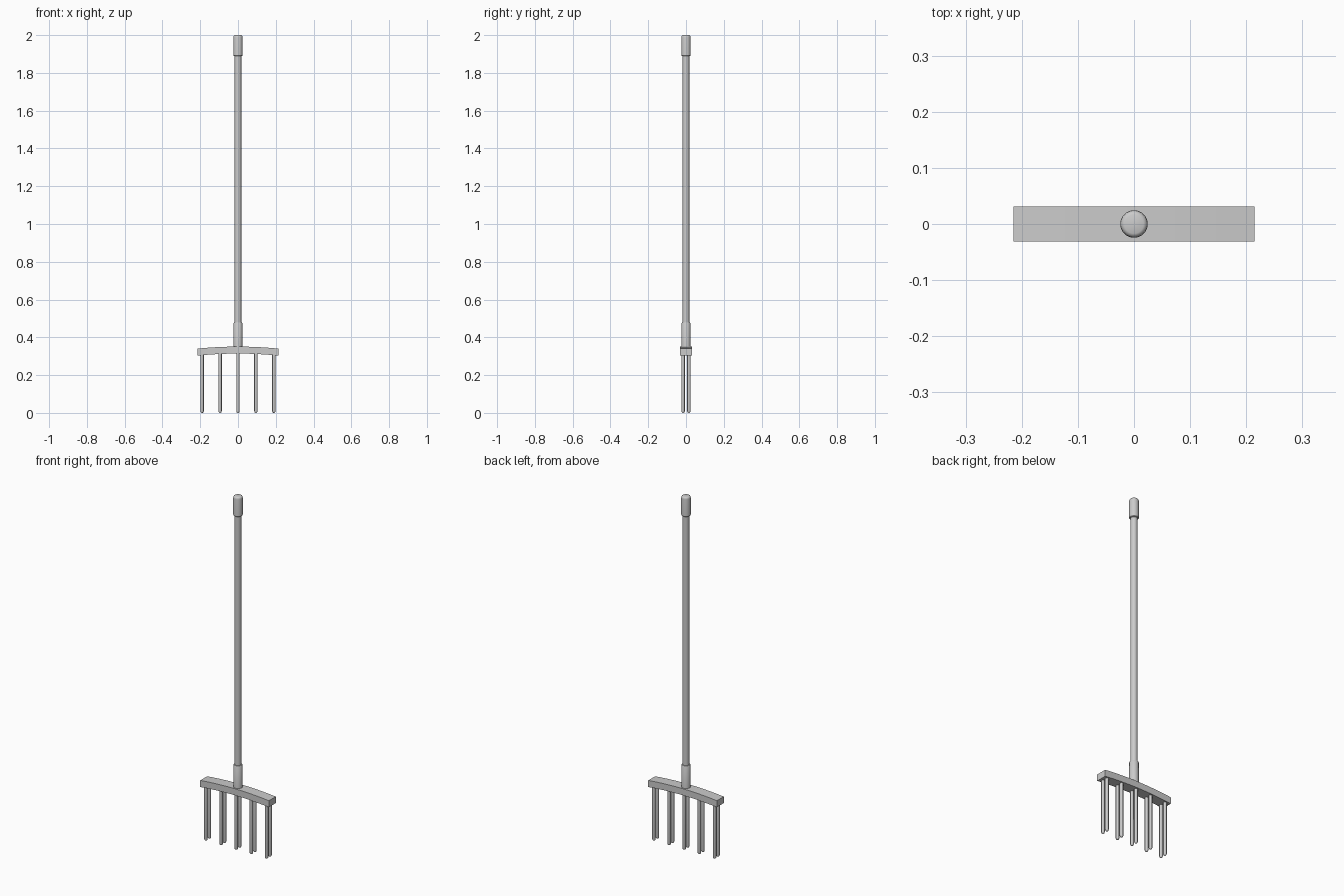
import bpy, bmesh, math

if "Cube" in bpy.data.objects:
    bpy.data.objects.remove(bpy.data.objects["Cube"])


def make_object(name, bm, angle=35):
    bmesh.ops.recalc_face_normals(bm, faces=bm.faces[:])
    mesh = bpy.data.meshes.new(name)
    bm.to_mesh(mesh)
    bm.free()
    obj = bpy.data.objects.new(name, mesh)
    bpy.context.collection.objects.link(obj)
    bpy.ops.object.select_all(action='DESELECT')
    obj.select_set(True)
    bpy.context.view_layer.objects.active = obj
    bpy.ops.object.shade_smooth_by_angle(angle=math.radians(angle))
    return obj


def lathe(name, profile, sides, x=0, y=0):
    """Closed round part from (radius, z) pairs, bottom to top."""
    bm = bmesh.new()
    rings = []
    for r, z in profile:
        rings.append([bm.verts.new((x + r * math.cos(2 * math.pi * i / sides),
                                    y + r * math.sin(2 * math.pi * i / sides), z))
                      for i in range(sides)])
    for a, b in zip(rings, rings[1:]):
        for i in range(sides):
            j = (i + 1) % sides
            bm.faces.new((a[i], a[j], b[j], b[i]))
    bm.faces.new(rings[0])
    bm.faces.new(rings[-1])
    return make_object(name, bm)


# Handle shaft, socket and end grip
lathe("handle_shaft", [(0.0175, 0.40), (0.0175, 1.93)], 32)
lathe("handle_socket", [(0.024, 0.335), (0.024, 0.474), (0.022, 0.478)], 32)
lathe("handle_grip", [(0.022, 1.889), (0.0245, 1.892), (0.0245, 1.988),
                      (0.0235, 1.994), (0.021, 1.998), (0.017, 2.0)], 32)

# Gently arched head bar
HALF, DEPTH, THICK, RISE = 0.215, 0.031, 0.037, 0.011
bm = bmesh.new()
sections = []
steps = 16
for k in range(steps + 1):
    x = -HALF + 2 * HALF * k / steps
    top = 0.351 - RISE * (x / HALF) ** 2
    sections.append([bm.verts.new((x, y, z)) for y, z in
                     ((-DEPTH, top - THICK), (DEPTH, top - THICK),
                      (DEPTH, top), (-DEPTH, top))])
for a, b in zip(sections, sections[1:]):
    for i in range(4):
        j = (i + 1) % 4
        bm.faces.new((a[i], a[j], b[j], b[i]))
bm.faces.new(sections[0])
bm.faces.new(sections[-1])
make_object("head_bar", bm)

# Two rows of five round-tipped tines
R = 0.009
tine = [(R * math.sin(t), R - R * math.cos(t))
        for t in (math.radians(d) for d in (20, 40, 65, 90))] + [(R, 0.322)]
for row, y in (("front", -0.0155), ("back", 0.0155)):
    for n in range(5):
        lathe(f"{row}_tine_{n + 1}", tine, 16, (n - 2) * 0.095, y)
